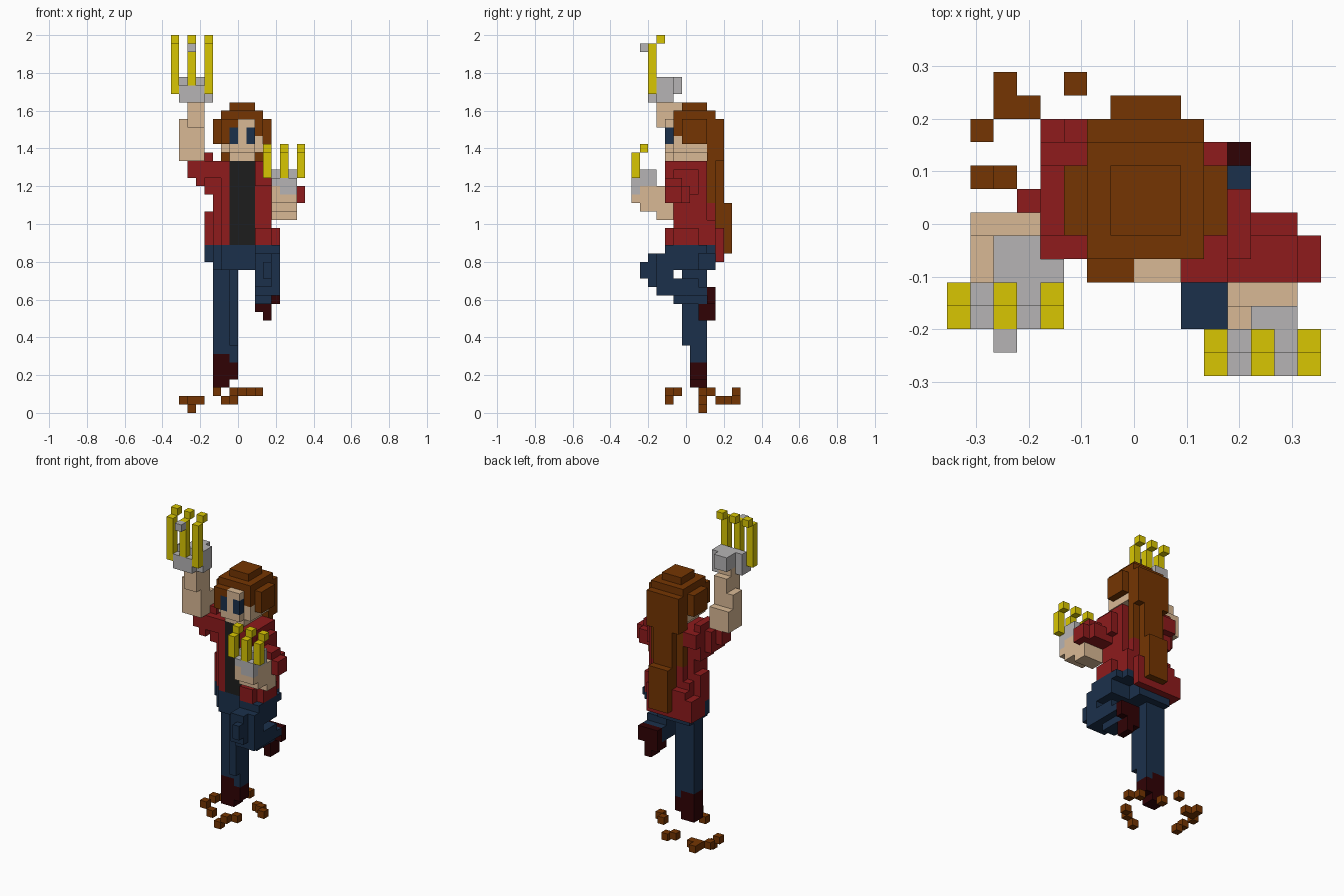
import bpy, bmesh
from mathutils import Vector

if "Cube" in bpy.data.objects:
    bpy.data.objects.remove(bpy.data.objects["Cube"], do_unlink=True)

V = 2 / 45                                # block size
ORIGIN = Vector((-8 * V, -6.5 * V, 0))    # corner of the block grid


def lin(c):
    c /= 255
    return c / 12.92 if c <= 0.04045 else ((c + 0.055) / 1.055) ** 2.4


def material(name, rgb):
    m = bpy.data.materials.new(name)
    col = tuple(lin(c) for c in rgb) + (1,)
    m.use_nodes = True
    m.diffuse_color = col
    bsdf = m.node_tree.nodes["Principled BSDF"]
    bsdf.inputs["Base Color"].default_value = col
    bsdf.inputs["Roughness"].default_value = 0.9
    return m


brown = material("brown", (117, 53, 2))
red = material("dark_red", (142, 27, 28))
navy = material("navy", (27, 48, 75))
maroon = material("maroon", (48, 2, 5))
tan = material("tan", (217, 185, 149))
yellow = material("yellow", (217, 198, 2))
grey = material("grey", (182, 180, 181))
black = material("black", (29, 29, 29))

grid = {}     # block -> part name
parts = {}    # part name -> material


def part(name, mat, *boxes):
    """Fill inclusive block ranges (x0, x1, y0, y1, z0, z1) with a part."""
    parts[name] = mat
    for x0, x1, y0, y1, z0, z1 in boxes:
        for x in range(x0, x1 + 1):
            for y in range(y0, y1 + 1):
                for z in range(z0, z1 + 1):
                    grid[x, y, z] = name


# Legs and hips
part("hips", navy, (4, 4, 7, 8, 18, 19), (5, 5, 6, 9, 17, 19), (6, 11, 5, 9, 19, 19),
     (6, 9, 5, 9, 17, 18), (10, 11, 4, 4, 19, 19), (12, 12, 4, 8, 19, 19))
part("standing_leg", navy, (7, 7, 6, 6, 8, 18), (5, 7, 7, 8, 7, 18), (7, 7, 7, 8, 6, 6))
part("standing_boot", maroon, (5, 6, 7, 8, 3, 6), (7, 7, 7, 8, 4, 5))
part("raised_thigh", navy, (10, 11, 2, 7, 17, 18), (12, 12, 3, 7, 17, 18),
     (10, 11, 2, 4, 16, 16), (12, 12, 3, 4, 16, 16), (11, 11, 1, 1, 16, 17))
part("raised_shin", navy, (10, 11, 2, 7, 15, 15), (12, 12, 3, 7, 15, 15),
     (10, 12, 3, 8, 14, 14), (10, 11, 5, 8, 13, 13))
part("raised_boot", maroon, (12, 12, 9, 9, 13, 14), (10, 11, 9, 9, 13, 14),
     (10, 11, 8, 9, 12, 12), (11, 11, 8, 9, 11, 11))

# Jacket with flared hem, open over a shirt
part("jacket", red, (6, 11, 5, 8, 20, 29), (5, 5, 6, 8, 20, 29), (6, 10, 9, 9, 20, 29),
     (5, 11, 9, 9, 20, 22), (4, 4, 7, 8, 20, 23), (12, 12, 5, 7, 20, 21),
     (10, 11, 4, 4, 20, 21), (5, 10, 10, 10, 18, 21), (4, 4, 8, 10, 18, 20))
part("shirt", black, (7, 9, 5, 6, 20, 29))

# Arms
part("right_sleeve", red, (4, 5, 5, 9, 28, 29), (4, 4, 6, 8, 26, 27), (3, 3, 5, 7, 27, 29),
     (2, 2, 5, 6, 28, 29), (4, 4, 6, 8, 30, 30))
part("right_forearm", tan, (1, 3, 4, 6, 30, 32), (1, 3, 4, 5, 33, 34),
     (2, 3, 3, 5, 34, 36), (2, 3, 3, 4, 37, 37))
part("left_sleeve", red, (10, 11, 4, 4, 27, 29), (11, 12, 5, 7, 26, 28),
     (13, 14, 4, 5, 25, 27), (13, 14, 6, 6, 25, 26), (12, 12, 4, 6, 25, 27),
     (15, 15, 4, 5, 25, 26))
part("left_forearm", tan, (12, 14, 3, 4, 23, 25), (12, 14, 3, 3, 26, 26),
     (12, 14, 1, 2, 24, 26), (12, 12, 2, 2, 27, 27), (12, 14, 0, 0, 25, 26))

# Clawed gloves
part("right_glove", grey, (1, 3, 2, 3, 37, 38), (1, 4, 3, 3, 38, 39), (2, 4, 4, 4, 38, 39),
     (4, 4, 3, 4, 37, 37), (2, 3, 5, 5, 38, 39), (2, 2, 1, 1, 43, 43))
part("left_glove", grey, (12, 14, 0, 1, 27, 27), (13, 14, 0, 0, 26, 26),
     (12, 14, 1, 1, 28, 28), (13, 14, 2, 2, 27, 28))
part("right_claws", yellow, *[b for x in (0, 2, 4) for b in
     ((x, x, 2, 2, 39 if x == 2 else 38, 43), (x, x, 3, 3, 44, 44))])
part("left_claws", yellow, *[b for x in (11, 13, 15) for b in
     ((x, x, 0, 0, 28, 30), (x, x, 1, 1, 31, 31))])

# Hair, then the face set into it
part("hair", brown, (5, 11, 6, 8, 32, 34), (6, 10, 5, 9, 32, 35), (7, 9, 6, 8, 36, 36),
     (6, 7, 4, 4, 34, 34), (6, 6, 4, 4, 32, 33), (6, 10, 9, 9, 25, 31),
     (6, 10, 10, 10, 30, 34), (7, 9, 10, 10, 25, 29), (7, 9, 10, 11, 19, 24))
part("head", tan, (6, 10, 5, 8, 31, 31), (7, 9, 5, 8, 30, 34), (10, 10, 5, 5, 32, 32),
     (7, 9, 4, 4, 31, 33), (8, 9, 4, 4, 34, 34))
part("eyes", navy, (7, 7, 4, 4, 32, 33), (9, 9, 4, 4, 32, 33))

# Loose clods scattered under the feet
part("ground_clods", brown, *[(x, x, y, y, z, z) for x, y, z in (
    (2, 8, 0), (1, 8, 1), (1, 10, 1), (2, 11, 1), (3, 11, 1), (2, 12, 1), (5, 12, 2),
    (6, 4, 1), (7, 4, 2), (8, 5, 2), (7, 11, 1), (9, 9, 2), (10, 8, 2))])

# Corner loops of the six block sides, wound outward
SIDES = []
for axis in range(3):
    u, w = (axis + 1) % 3, (axis + 2) % 3
    for s in (0, 1):
        loop = []
        for a, b in ((0, 0), (1, 0), (1, 1), (0, 1)):
            c = [0, 0, 0]
            c[axis], c[u], c[w] = s, a, b
            loop.append(tuple(c))
        n = [0, 0, 0]
        n[axis] = 2 * s - 1
        SIDES.append((n, loop if s else loop[::-1]))


def build(name, mat):
    """Make one object from the exposed sides of a part's blocks."""
    bm = bmesh.new()
    verts = {}
    for p, owner in grid.items():
        if owner != name:
            continue
        for n, loop in SIDES:
            if tuple(a + b for a, b in zip(p, n)) in grid:
                continue
            face = []
            for c in loop:
                key = tuple(a + b for a, b in zip(p, c))
                if key not in verts:
                    verts[key] = bm.verts.new(ORIGIN + Vector(key) * V)
                face.append(verts[key])
            bm.faces.new(face)
    me = bpy.data.meshes.new(name)
    bm.to_mesh(me)
    bm.free()
    me.materials.append(mat)
    bpy.context.collection.objects.link(bpy.data.objects.new(name, me))


for part_name, part_mat in parts.items():
    build(part_name, part_mat)
